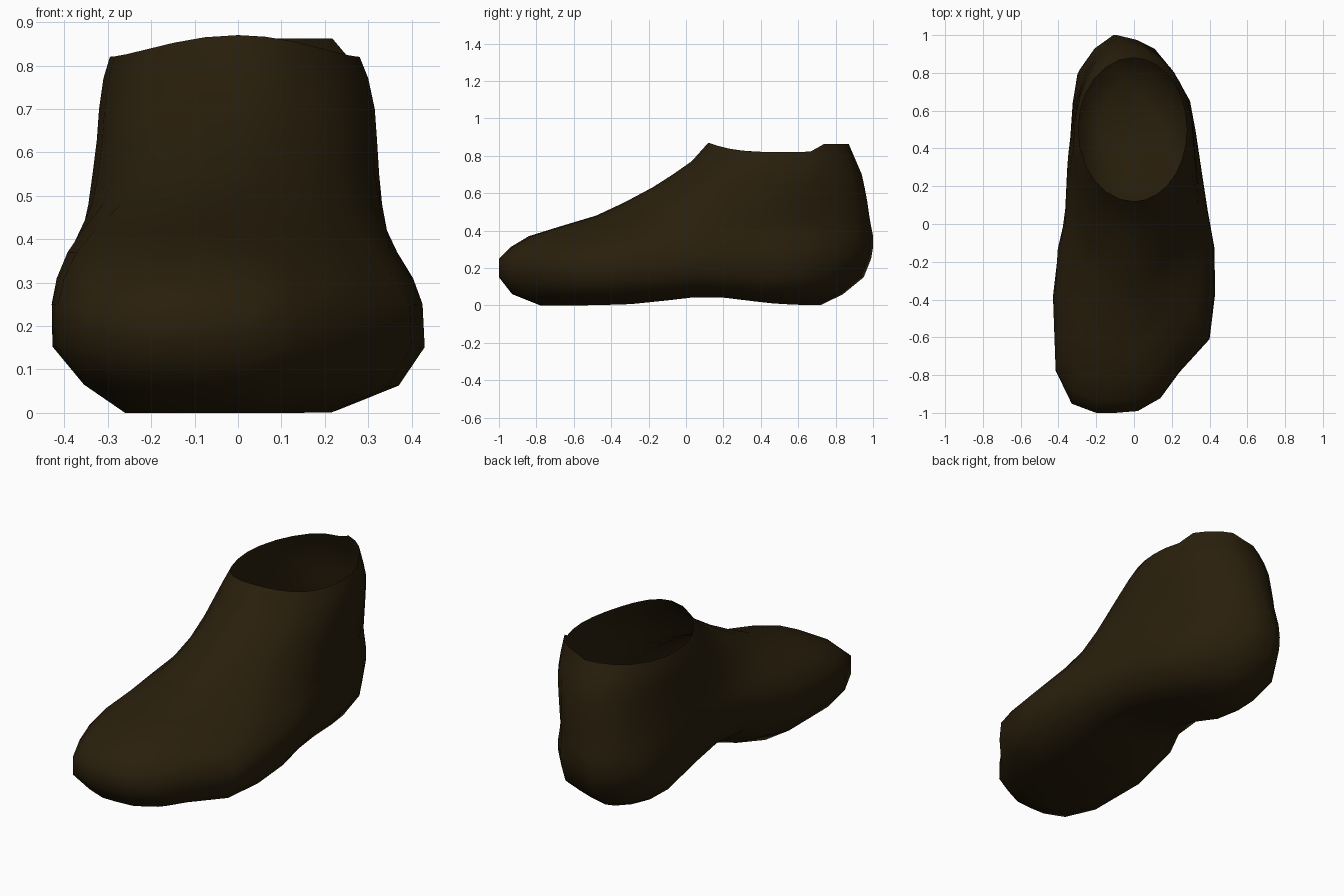
import bpy, bmesh, math

cube = bpy.data.objects.get("Cube")
if cube:
    bpy.data.objects.remove(cube, do_unlink=True)

# Dark brown leather
leather = bpy.data.materials.new("dark_brown_leather")
leather.use_nodes = True
color = (0.022, 0.0135, 0.0035, 1)
leather.diffuse_color = color
leather.node_tree.nodes["Principled BSDF"].inputs["Base Color"].default_value = color

# Foot outline from toe tip, round the outer side to the heel, and back
OUTLINE = [(-.1, -1), (.02, -.99), (.14, -.92), (.24, -.78), (.4, -.6), (.43, -.35),
           (.425, -.1), (.39, .1), (.36, .3), (.33, .5), (.3, .66), (.22, .8),
           (.11, .93), (0, .97), (-.12, 1), (-.22, .92), (-.3, .8), (-.325, .65),
           (-.34, .4), (-.355, .2), (-.365, 0), (-.41, -.15), (-.43, -.38),
           (-.415, -.77), (-.33, -.95), (-.2, -1)]
HEEL = 14

# Height, front y, back y, inner width, outer width, roundness
LEVELS = [(0, -.4, .4, .12, .12, 0),
          (0, -.78, .72, .27, .23, 0),
          (.06, -.93, .84, .36, .37, 0),
          (.15, -1, .95, .43, .43, 0),
          (.25, -1, .99, .43, .425, 0),
          (.31, -.94, 1, .42, .41, .15),
          (.37, -.84, 1, .4, .375, .4),
          (.42, -.68, .99, .375, .35, .7),
          (.48, -.48, .98, .35, .335, .9),
          (.55, -.33, .97, .335, .325, 1),
          (.63, -.18, .955, .325, .32, 1),
          (.7, -.07, .94, .32, .315, 1),
          (.77, .03, .91, .31, .3, 1),
          (.82, .12, .88, .295, .28, 1)]


def ring_point(i, level):
    z, front, back, inner, outer, roundness = level
    rim = level is LEVELS[-1]
    ox, oy = OUTLINE[i]
    # Oval matching the outline's point order
    if i <= HEEL:
        a = math.pi * i / HEEL
    else:
        a = math.pi * (1 + (i - HEEL) / (len(OUTLINE) - HEEL))
    s = math.sin(a)
    ey = -math.cos(a)
    # The instep is slimmer than the heel
    if rim:
        power = 1
    elif ey < 0 and z > .45:
        power = 1.15
    else:
        power = .93
    ex = math.copysign(abs(s) ** power, s)
    u = ox / .43 * (1 - roundness) + ex * roundness
    v = oy * (1 - roundness) + ey * roundness
    x = u * (inner if u < 0 else outer)
    y = (front + back) / 2 + v * (back - front) / 2
    # Toe and heel lean to the inner side on the rounded levels
    x -= .1 * roundness * min(1, max(0, -y))
    x -= .12 * (.85 - z) * roundness * max(0, v) ** 2
    # Raised and pinched arch
    low = max(0, 1 - z / .3)
    arch = low * math.exp(-((y - .1) / .29) ** 2)
    inside = min(1, max(0, .5 - x / .5))
    x += .1 * arch * inside
    z += arch * (.04 + .06 * inside)
    # Rim rises at the instep, with a raised tab at the outer back
    if rim:
        if v < 0:
            z += .05 * abs(v) ** 3
        elif v > .6 and u > .1:
            z += .042
        else:
            z += .02 * v ** 3
    return x, y, z


# Shoe shell, lofted from the sole up to the open collar
bm = bmesh.new()
rings = [[bm.verts.new(ring_point(i, lv)) for i in range(len(OUTLINE))] for lv in LEVELS]
bm.faces.new(rings[0][::-1])
for a, b in zip(rings, rings[1:]):
    for i in range(len(a)):
        j = (i + 1) % len(a)
        bm.faces.new((a[i], a[j], b[j], b[i]))
bmesh.ops.triangulate(bm, faces=[f for f in bm.faces if len(f.verts) > 4])
for f in bm.faces:
    f.smooth = True
mesh = bpy.data.meshes.new("shoe_shell")
bm.to_mesh(mesh)
bm.free()
mesh.materials.append(leather)
shoe = bpy.data.objects.new("shoe_shell", mesh)
bpy.context.collection.objects.link(shoe)
